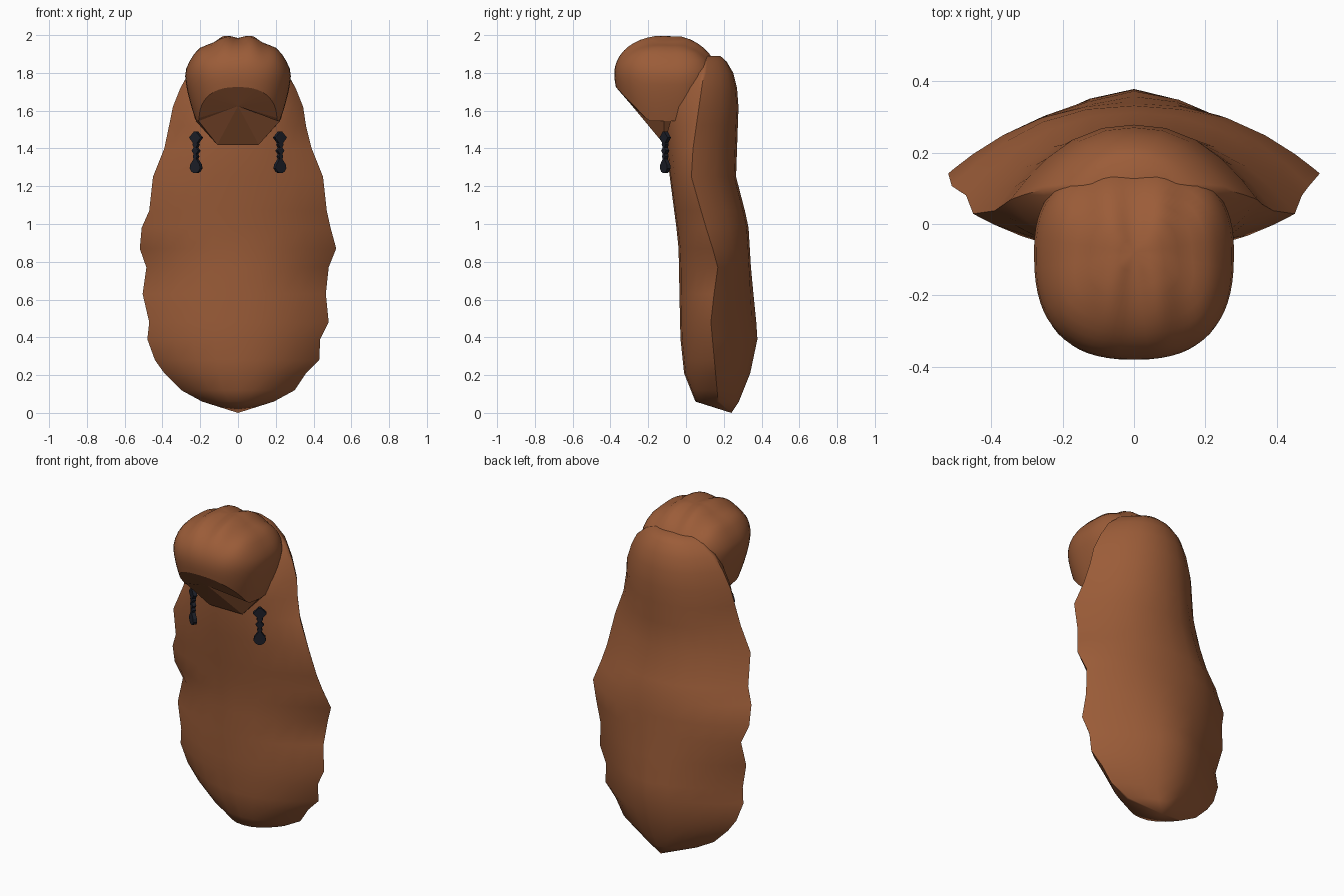
import bpy, bmesh, math
from mathutils import Vector, Matrix

if "Cube" in bpy.data.objects:
    bpy.data.objects.remove(bpy.data.objects["Cube"], do_unlink=True)


def make_material(name, colour):
    mat = bpy.data.materials.new(name)
    mat.use_nodes = True
    mat.diffuse_color = colour
    mat.node_tree.nodes["Principled BSDF"].inputs["Base Color"].default_value = colour
    return mat


def finish(bm, name, mat, angle=None):
    bmesh.ops.recalc_face_normals(bm, faces=bm.faces)
    mesh = bpy.data.meshes.new(name)
    bm.to_mesh(mesh)
    bm.free()
    mesh.materials.append(mat)
    obj = bpy.data.objects.new(name, mesh)
    bpy.context.collection.objects.link(obj)
    if angle:
        bpy.ops.object.select_all(action='DESELECT')
        obj.select_set(True)
        bpy.context.view_layer.objects.active = obj
        bpy.ops.object.shade_smooth_by_angle(angle=math.radians(angle))


def sample(table, z):
    """Linear lookup in a list of (height, value) pairs, lowest first."""
    if z <= table[0][0]:
        return table[0][1]
    for (z0, v0), (z1, v1) in zip(table, table[1:]):
        if z <= z1:
            return v0 + (v1 - v0) * (z - z0) / (z1 - z0)
    return table[-1][1]


def bridge(bm, lower, upper):
    count = len(lower)
    for i in range(count):
        j = (i + 1) % count
        bm.faces.new((lower[i], lower[j], upper[j], upper[i]))


def fan(bm, ring, tip):
    centre = bm.verts.new(tip)
    for i in range(len(ring)):
        bm.faces.new((ring[i], ring[(i + 1) % len(ring)], centre))


hair = make_material("chestnut hair", (0.33, 0.108, 0.04, 1))
jet = make_material("black jewel", (0.012, 0.014, 0.022, 1))

# Long hair: height, half width on the right, half width on the left
WIDTHS = [
    (0.06, 0.19, 0.19), (0.12, 0.30, 0.30), (0.21, 0.39, 0.36), (0.28, 0.44, 0.43),
    (0.39, 0.48, 0.435), (0.48, 0.47, 0.48), (0.63, 0.505, 0.465), (0.77, 0.485, 0.48),
    (0.87, 0.52, 0.52), (0.98, 0.51, 0.49), (1.07, 0.47, 0.47), (1.25, 0.45, 0.45),
    (1.4, 0.39, 0.39), (1.52, 0.365, 0.36), (1.62, 0.345, 0.345), (1.72, 0.305, 0.305),
    (1.8, 0.26, 0.26), (1.86, 0.19, 0.19), (1.89, 0.12, 0.12)]
FRONT = [(0.06, 0.05), (0.21, -0.01), (0.4, -0.03), (0.9, -0.04), (1.2, -0.08),
         (1.45, -0.11), (1.6, -0.1), (1.9, 0)]
EDGE = [(0.06, 0.17), (0.5, 0.13), (0.78, 0.17), (1.0, 0.1), (1.28, 0.02),
        (1.7, 0.08), (1.9, 0.11)]
BACK = [(0.06, 0.28), (0.21, 0.34), (0.4, 0.38), (0.75, 0.345), (1.0, 0.33),
        (1.25, 0.265), (1.68, 0.28), (1.8, 0.25), (1.86, 0.215), (1.9, 0.17)]
BACK_FULLNESS = [(0.4, 1.6), (0.9, 2.3)]
FRONT_FULLNESS = [(1.4, 2.2), (1.7, 3.5)]
STEPS = 12

bm = bmesh.new()
rings = []
for z, right, left in WIDTHS:
    front, edge, back = (sample(t, z) for t in (FRONT, EDGE, BACK))
    ring = []
    for i in range(2 * STEPS):
        t = math.cos(math.pi * i / STEPS)
        x = t * (left if t > 0 else right)
        if i <= STEPS:
            y = back - (back - edge) * abs(t) ** sample(BACK_FULLNESS, z)
        else:
            y = front + (edge - front) * abs(t) ** sample(FRONT_FULLNESS, z)
        ring.append(bm.verts.new((x, y, z)))
    if rings:
        bridge(bm, rings[-1], ring)
    rings.append(ring)
fan(bm, rings[0], (0, 0.24, 0))
bm.faces.new(rings[-1])
finish(bm, "long_hair", hair, 50)

# Rolled fringe: a squarish dome with strands running front to back
CENTRE_Y, WAIST, TOP, AROUND, LEVELS = -0.08, 1.79, 1.995, 64, 14
LOBE = 0.42  # how far round the front the opening begins


def dome_point(angle, z):
    c, s = math.cos(angle), math.sin(angle)
    if z > WAIST:
        power = 1.85 + (0.4 * -s if s < 0 else 0)
        r = (1 - ((z - WAIST) / (TOP - WAIST)) ** power) ** (1 / power)
    else:
        r = 1 - 0.2 * ((WAIST - z) / 0.24) ** 1.5
    x = 0.28 * r * math.copysign(abs(c) ** 0.8, c)
    y = CENTRE_Y + (0.30 if s < 0 else 0.25) * r * math.copysign(abs(s) ** 0.8, s)
    return Vector((x, y, z))


bm = bmesh.new()
rings = []
for level in range(LEVELS):
    k = math.sin(math.pi / 2 * level / LEVELS)
    ring = []
    for i in range(AROUND):
        angle = 2 * math.pi * i / AROUND
        low = 1.545 + 0.18 * max(0, -math.sin(angle) - LOBE) / (1 - LOBE)
        p = dome_point(angle, low + (TOP - low) * k)
        p.z -= 0.01 * math.cos(2 * math.pi * p.x / 0.14) * k * k
        ring.append(bm.verts.new(p))
    if rings:
        bridge(bm, rings[-1], ring)
    rings.append(ring)
fan(bm, rings[-1], (0, CENTRE_Y, TOP - 0.01))
first = AROUND // 2 + round(math.asin(LOBE) / (2 * math.pi) * AROUND)
last = AROUND + AROUND // 2 - first
rim = [v.co.copy() for v in rings[0][first:last + AROUND // 2 + 1]]
corners = [rings[0][AROUND // 2].co.copy(), rings[0][0].co.copy()]
finish(bm, "rolled_fringe", hair, 50)

# Hollow underside of the fringe, folding down to the nape
bm = bmesh.new()
loop = [bm.verts.new(p) for p in rim]
nape = [bm.verts.new((x, -0.115, 1.42)) for x in (0.11, -0.11)]
fan(bm, loop + nape, (0, -0.285, 1.625))
bm.faces.new((loop[0], nape[1], bm.verts.new(corners[0])))
bm.faces.new((loop[-1], nape[0], bm.verts.new(corners[1])))
finish(bm, "fringe_underside", hair)

# Drop earrings: flat outline of a stud, beads and a teardrop (half width, height)
OUTLINE = [(0.006, 1.49), (0.038, 1.457), (0.012, 1.428), (0.017, 1.42), (0.007, 1.405),
           (0.022, 1.388), (0.007, 1.37), (0.014, 1.358), (0.008, 1.345), (0.03, 1.315),
           (0.034, 1.295), (0.022, 1.277), (0.008, 1.27)]
for side, label in ((-1, "right"), (1, "left")):
    bm = bmesh.new()
    rows = [[bm.verts.new((sx * w, sy * 0.011, z)) for sx, sy in
             ((-1, -1), (1, -1), (1, 1), (-1, 1))] for w, z in OUTLINE]
    for upper, lower in zip(rows, rows[1:]):
        bridge(bm, lower, upper)
    bm.faces.new(rows[0])
    bm.faces.new(rows[-1])
    turn = Matrix.Rotation(side * math.radians(35), 4, 'Z')
    bm.transform(Matrix.Translation((side * 0.222, -0.11, 0)) @ turn)
    finish(bm, label + "_earring", jet)
